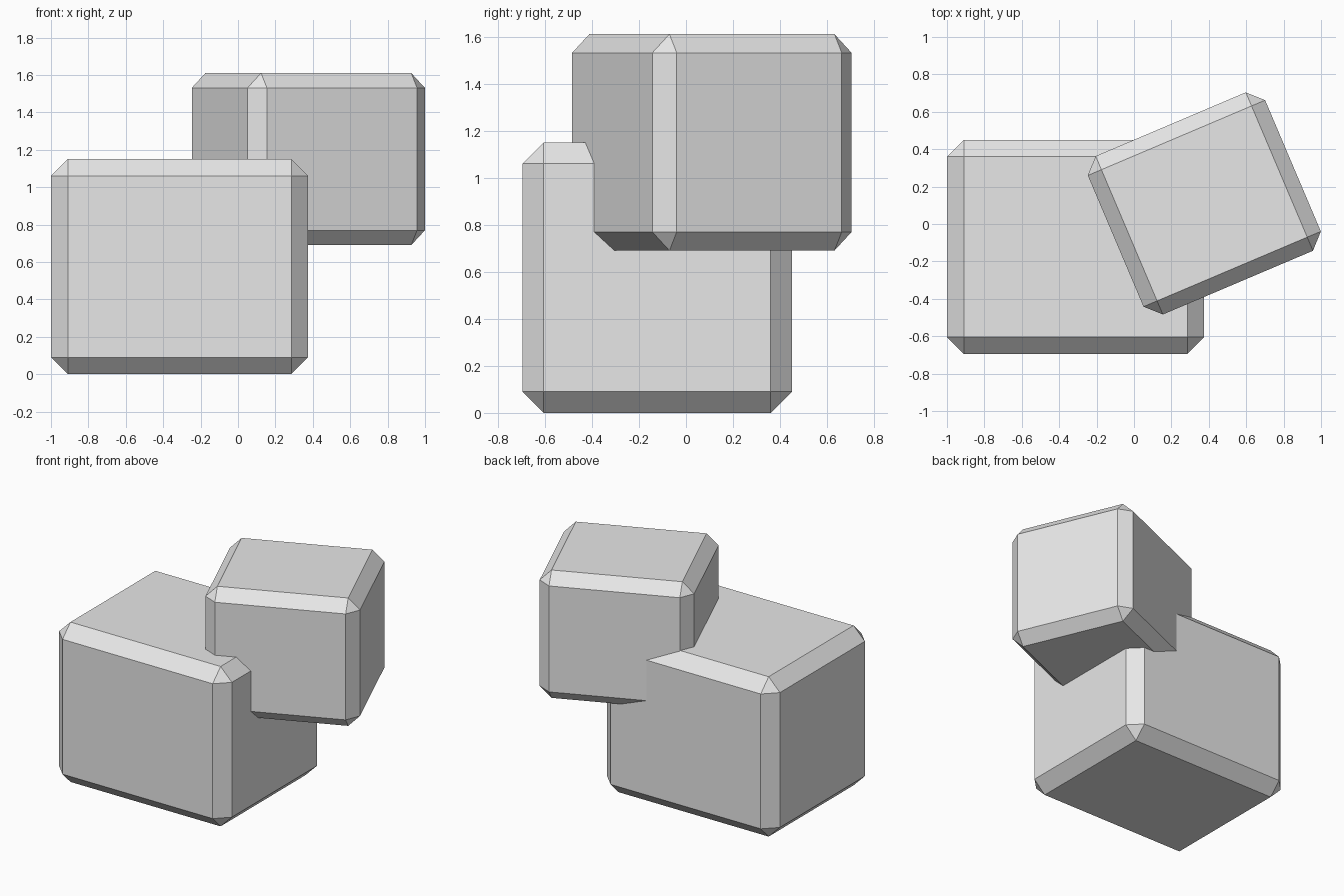
import bpy
from math import radians

default = bpy.data.objects.get("Cube")
if default:
    bpy.data.objects.remove(default, do_unlink=True)

# Single plain material
grey = bpy.data.materials.new("light_grey")
grey.use_nodes = True
colour = (0.8, 0.8, 0.8, 1)
grey.diffuse_color = colour
grey.node_tree.nodes["Principled BSDF"].inputs["Base Color"].default_value = colour


def chamfered_block(name, centre, size, chamfer, turn=0):
    """Box with flat chamfered edges, turned about z."""
    bpy.ops.mesh.primitive_cube_add(size=1, location=centre,
                                    rotation=(0, 0, radians(turn)))
    block = bpy.context.object
    block.name = name
    block.scale = size
    bpy.ops.object.transform_apply(location=False, rotation=False, scale=True)
    bevel = block.modifiers.new("chamfer", "BEVEL")
    bevel.width = chamfer
    bevel.segments = 1
    bevel.limit_method = "NONE"
    block.data.materials.append(grey)
    return block


# Large block standing on the ground
chamfered_block("lower_block", (-0.3125, -0.1225, 0.575), (1.375, 1.145, 1.15), 0.09)

# Smaller turned block sunk into the back corner of the large one
chamfered_block("upper_block", (0.376, 0.11, 1.15), (1.03, 0.92, 0.92), 0.079, 23)
